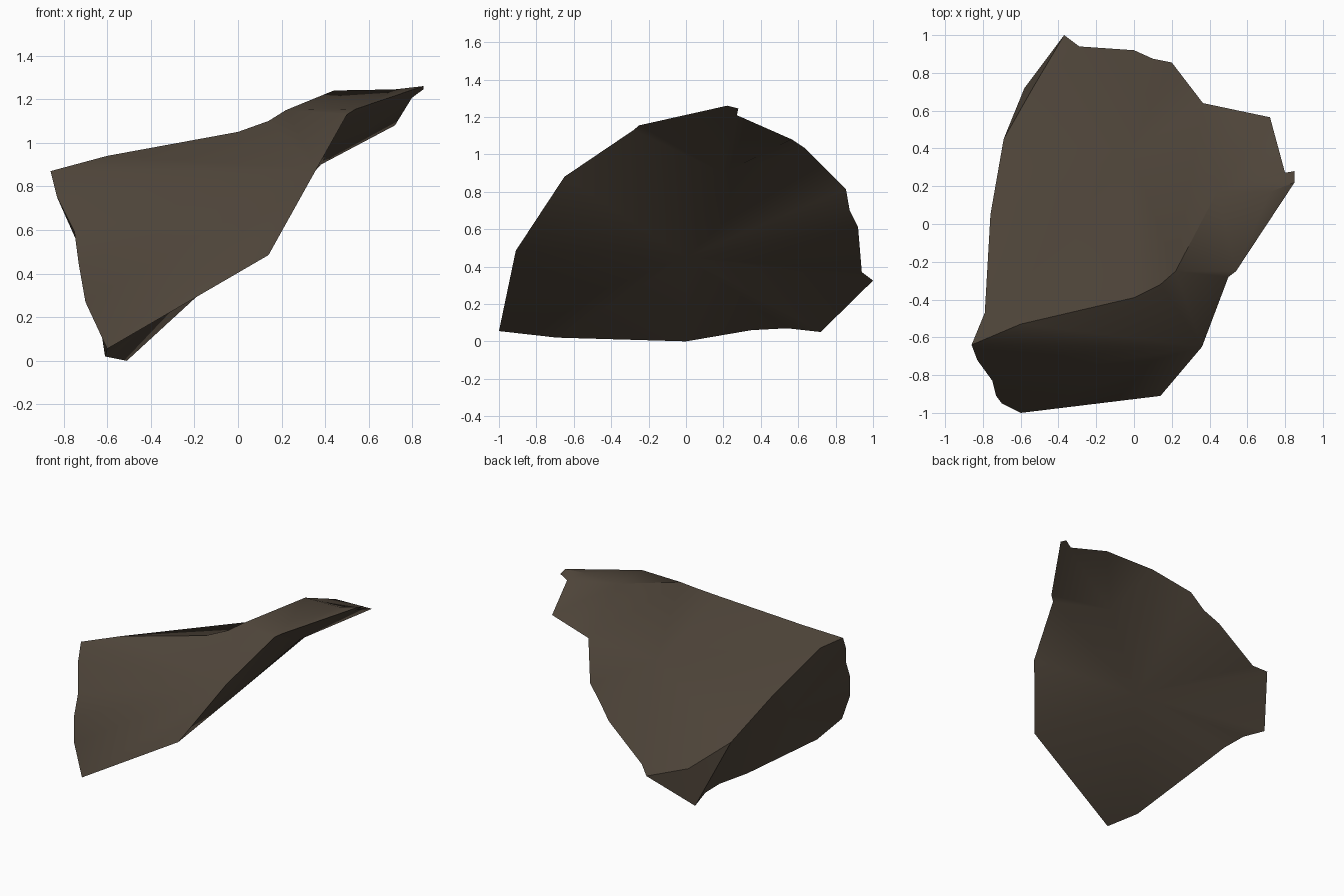
import bpy, bmesh, math

if "Cube" in bpy.data.objects:
    bpy.data.objects.remove(bpy.data.objects["Cube"])

# Rim chains of the rock shard, each a short run of corner points
front_top = [(-.86, -.64, .87), (-.6, -.53, .94), (0, -.39, 1.05), (.14, -.32, 1.10), (.22, -.25, 1.15)]
left_front = [(-.83, -.72, .75), (-.75, -.83, .59), (-.73, -.91, .44), (-.70, -.95, .27)]
foot = [(-.60, -1.0, .055)]
right_low = [(.14, -.91, .485), (.36, -.65, .88), (.50, -.28, 1.13)]
left_top = [(-.79, -.47, .84), (-.76, .05, .675), (-.69, .45, .455), (-.53, .73, .32)]
left_low = [(-.61, -.69, .02), (-.51, 0, 0), (-.525, .35, .06), (-.54, .54, .07), (-.58, .72, .05)]
back_tip = [(-.37, 1.0, .325)]
back = [(-.29, .94, .37), (0, .92, .61), (.10, .875, .70), (.20, .855, .815), (.365, .64, 1.03)]
# Ledge jutting out to the right
ledge_front = [(.54, -.25, 1.155)]
ledge_tip = [(.85, .22, 1.26), (.85, .28, 1.245), (.80, .27, 1.21)]
ledge_back = [(.72, .565, 1.08)]
ridge = [(.44, .17, 1.24), (.72, .17, 1.245)]
notch = [(.38, .20, .90)]


def rev(chain):
    return chain[::-1]


# Each side: an outline of joined chains, and the hub its facets fan out from
sides = [
    (front_top + rev(back) + rev(left_top), (-.02, .38, .87)),                           # main top
    ([front_top[-1]] + ridge + [ledge_tip[2]] + ledge_back + [back[-1]], None),          # ledge top
    ([front_top[-1]] + ledge_front + [ledge_tip[0]] + rev(ridge), None),                 # ledge front slope
    ([ridge[1]] + ledge_tip, None),                                                      # ledge tip
    ([front_top[0]] + right_low[1:] + ledge_front + rev(front_top[1:]), None),           # front break, upper
    ([front_top[0]] + left_front + foot + right_low[:2], right_low[1]),                  # front break, lower
    ([front_top[0]] + left_top[:3] + rev(left_low[:3]) + foot + rev(left_front), (-.665, -.25, .38)),  # left break
    (left_top[2:] + rev(left_low[2:]), left_top[2]),                                     # left break, back end
    ([left_top[-1], back[0]] + back_tip + [left_low[-1]], back_tip[0]),                  # back corner
    (foot + left_low + back_tip + back + notch + rev(right_low), (-.02, 0, .45)),        # underside
    (ledge_front + [right_low[-1]] + notch + [back[-1]] + ledge_back + rev(ledge_tip), notch[0]),  # ledge underside
]

bm = bmesh.new()
corner = {}


def face(points):
    for p in points:
        if p not in corner:
            corner[p] = bm.verts.new(p)
    bm.faces.new([corner[p] for p in points])


for outline, hub in sides:
    if hub is None:
        face(outline)
        continue
    for a, b in zip(outline, outline[1:] + outline[:1]):
        if hub not in (a, b):
            face([hub, a, b])
bmesh.ops.triangulate(bm, faces=bm.faces[:], quad_method='BEAUTY', ngon_method='BEAUTY')
bmesh.ops.recalc_face_normals(bm, faces=bm.faces[:])

mesh = bpy.data.meshes.new("rock_shard")
bm.to_mesh(mesh)
bm.free()
shard = bpy.data.objects.new("rock_shard", mesh)
bpy.context.collection.objects.link(shard)

# One brown stone colour
stone = bpy.data.materials.new("brown_stone")
stone.diffuse_color = (.076, .058, .041, 1)
stone.use_nodes = True
stone.node_tree.nodes["Principled BSDF"].inputs["Base Color"].default_value = stone.diffuse_color
mesh.materials.append(stone)

bpy.context.view_layer.objects.active = shard
shard.select_set(True)
bpy.ops.object.shade_smooth_by_angle(angle=math.radians(42))
